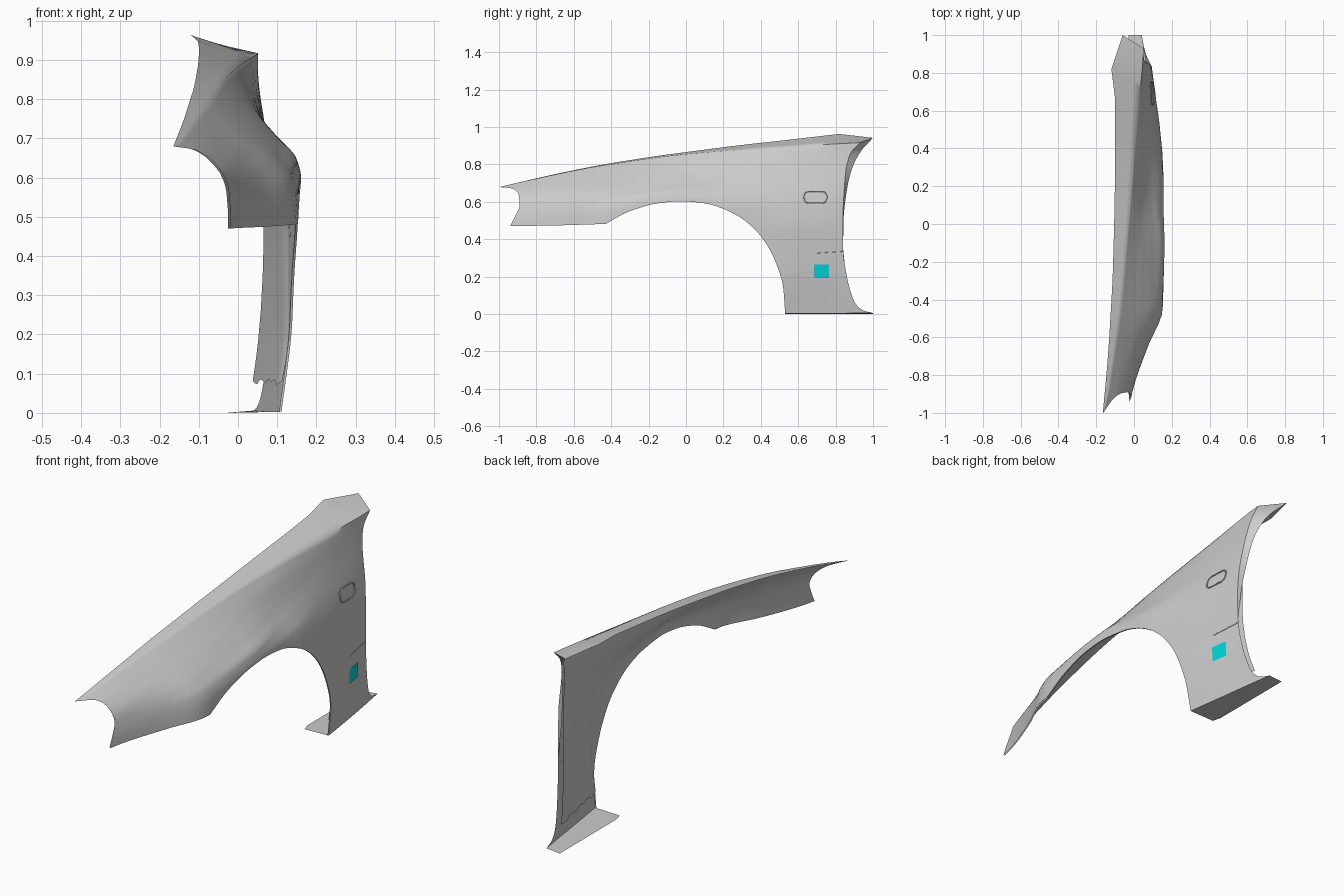
import bpy, bmesh, math
from mathutils import Vector

if "Cube" in bpy.data.objects:
    bpy.data.objects.remove(bpy.data.objects["Cube"])


def smooth(xs, ys, x):
    """Monotone cubic interpolation of ys over xs."""
    n = len(xs)
    x = min(max(x, xs[0]), xs[-1])
    i = 0
    while i < n - 2 and x > xs[i + 1]:
        i += 1
    d = [(ys[k + 1] - ys[k]) / (xs[k + 1] - xs[k]) for k in range(n - 1)]

    def tangent(k):
        if k == 0:
            return d[0]
        if k == n - 1:
            return d[-1]
        a, b = d[k - 1], d[k]
        return 2 * a * b / (a + b) if a * b > 0 else 0.0

    h = xs[i + 1] - xs[i]
    t = (x - xs[i]) / h
    return ((1 + 2 * t) * (1 - t) ** 2 * ys[i] + t * (1 - t) ** 2 * h * tangent(i)
            + t * t * (3 - 2 * t) * ys[i + 1] + t * t * (t - 1) * h * tangent(i + 1))


def along(pts, t):
    """Smooth point on a path, t measured in point indices."""
    ks = list(range(len(pts)))
    return [smooth(ks, [p[c] for p in pts], t) for c in range(len(pts[0]))]


def straight(pts, t):
    """Point on a polyline, t measured in point indices."""
    i = min(int(t), len(pts) - 2)
    return [a + (b - a) * (t - i) for a, b in zip(pts[i], pts[i + 1])]


# Height of the shoulder crease along the length
CREASE_Y = [-1, -0.75, -0.5, 0, 0.5, 0.95]
CREASE_Z = [0.679, 0.735, 0.785, 0.855, 0.892, 0.918]

# Outer skin: x at each depth below the crease, per station along y
DEPTH = [0, 0.05, 0.1, 0.15, 0.2, 0.25, 0.32, 0.45, 0.65, 0.92]
STATIONS = {
    -1.00: [-.163, -.10, -.06, -.04, -.030, -.024, -.02, -.02, -.02, -.02],
    -0.92: [-.142, -.08, -.042, -.027, -.018, -.014, -.012, -.01, -.01, -.01],
    -0.65: [-.100, -.04, .012, .045, .062, .070, .075, .075, .075, .075],
    -0.45: [-.072, -.013, .046, .098, .134, .147, .152, .153, .153, .153],
    -0.10: [-.038, .008, .056, .105, .150, .161, .161, .160, .160, .160],
    0.20: [-.012, .022, .049, .079, .115, .145, .158, .16, .16, .16],
    0.50: [.013, .032, .048, .066, .086, .104, .123, .138, .138, .112],
    0.68: [.030, .041, .051, .063, .076, .089, .102, .114, .112, .088],
    0.85: [.046, .05, .056, .064, .072, .08, .088, .092, .086, .064],
    1.00: [.055, .055, .056, .058, .062, .067, .072, .076, .07, .04],
}


def crease_z(y):
    return smooth(CREASE_Y, CREASE_Z, y)


def skin_x(y, z):
    w = crease_z(y) - z
    return smooth(list(STATIONS), [smooth(DEPTH, r, w) for r in STATIONS.values()], y)


# Outline curves in (y, z)
LOWER = [(-.94, .47), (-.68, .474), (-.43, .482), (-.3, .55), (-.15, .592), (-.03, .603),
         (.1, .592), (.25, .54), (.38, .44), (.47, .3), (.52, .14), (.53, .003),
         (.75, .003), (1.0, .006)]
UPPER_Y = [-1, -.7, -.43, -.3, -.15, -.03, .1, .24, .36, .47, .56, .63, .78, .93]
FRONT = [(-.94, .47), (-.91, .53), (-.89, .58), (-.895, .64), (-.93, .672), (-1, .679)]
REAR = [(1, .006), (.95, .018), (.91, .05), (.88, .12), (.86, .2), (.84, .35),
        (.838, .5), (.845, .65), (.855, .77), (.88, .86), (.93, .917)]
# Inner edge of the top strip, one point per outline index
INNER = [(-.165, -1, .679), (-.138, -.7, .748), (-.121, -.43, .802), (-.114, -.3, .823),
         (-.109, -.15, .846), (-.106, -.03, .862), (-.103, .1, .879), (-.101, .24, .897),
         (-.1, .36, .911), (-.1, .47, .923), (-.1, .56, .933), (-.102, .68, .947),
         (-.12, .82, .963), (-.06, 1, .942)]
# Inner edge of the door-side flange, upper part only
JAMB = [(.092, .84, .35), (.075, .842, .5), (.055, .858, .65),
        (.038, .885, .77), (.005, .935, .87), (-.06, 1, .942)]
ROWS, SUB, STRIP = 36, 5, 4


def lower(u):
    """Lower outline: straight sill, curved arch, straight foot."""
    return along(LOWER[2:12], u - 2) if 2 <= u <= 11 else straight(LOWER, u)


def skin_point(u, v):
    low = lower(u)
    ty = smooth(list(range(14)), UPPER_Y, u)
    top = (ty, crease_z(ty))
    p = [a + (b - a) * v for a, b in zip(low, top)]
    # pull the end columns onto the lamp and door outlines
    for path, weight in ((FRONT, max(0, 1 - u / 1.5) ** 1.5), (REAR, max(0, (u - 11) / 2))):
        e = along(path, v * (len(path) - 1))
        for c in range(2):
            p[c] += weight * (e[c] - path[0][c] - (path[-1][c] - path[0][c]) * v)
    return Vector((skin_x(*p), *p))


def grid_object(name, columns):
    bm = bmesh.new()
    cols = [[bm.verts.new(p) for p in col] for col in columns]
    for a, b in zip(cols, cols[1:]):
        for j in range(len(a) - 1):
            bm.faces.new((a[j], b[j], b[j + 1], a[j + 1]))
    bmesh.ops.remove_doubles(bm, verts=bm.verts, dist=0.0003)
    me = bpy.data.meshes.new(name)
    bm.to_mesh(me)
    bm.free()
    ob = bpy.data.objects.new(name, me)
    bpy.context.collection.objects.link(ob)
    bpy.ops.object.select_all(action='DESELECT')
    bpy.context.view_layer.objects.active = ob
    ob.select_set(True)
    bpy.ops.object.shade_smooth_by_angle(angle=math.radians(60))
    return ob


# Outer skin with the top strip folded inward at the crease
us = [k / SUB for k in range(13 * SUB + 1)]
columns = []
for u in us:
    col = [skin_point(u, j / ROWS) for j in range(ROWS + 1)]
    inner = Vector(along(INNER[:12], u) if u < 11 else straight(INNER, u))
    col += [col[ROWS].lerp(inner, k / STRIP) for k in range(1, STRIP + 1)]
    columns.append(col)
grid_object("fender_skin", columns)

# Door-side flange behind the upper rear edge
half = ROWS // 2
rear_edge = columns[-1][half:ROWS + 1]
grid_object("rear_flange", [rear_edge, [Vector(along(JAMB, 5 * j / half)) for j in range(half + 1)]])

# Narrow return lip around the wheel arch
arch = [c[0] for c in columns[2 * SUB:11 * SUB + 1]]
grid_object("arch_lip", [[p + Vector((-0.006, 0, 0)), p] for p in arch])

# Inner lining: a thin backing close behind the skin, leaning in towards the door
lining = []
for u, col in zip(us, columns):
    gap = 0.006 + 0.022 * max(0, (u - 10) / 3)
    pts = []
    for j in range(0, ROWS + 1, 2):
        p = col[j].copy()
        if u > 10.5 and p.z < 0.08:
            p = min(col[:ROWS], key=lambda q: abs(q.z - 0.08)).copy()
        fade = 1 - max(0, j / ROWS - 0.6) / 0.4 * 0.8
        pts.append(p - Vector((gap * fade, 0, 0)))
    lining.append(pts)
grid_object("inner_lining", lining)

# Flat foot flange at the bottom
foot = [c[0] for c in columns[11 * SUB:]]
foot_cols = [[Vector((-0.03 if k else -0.02, p.y, 0)), p] for k, p in enumerate(foot)]
grid_object("foot_flange", foot_cols)


def surface_line(name, yz, radius, cyclic):
    cu = bpy.data.curves.new(name, 'CURVE')
    cu.dimensions = '3D'
    cu.bevel_depth = radius
    cu.bevel_resolution = 1
    sp = cu.splines.new('POLY')
    sp.points.add(len(yz) - 1)
    for pt, (y, z) in zip(sp.points, yz):
        pt.co = (skin_x(y, z) + radius * 0.5, y, z, 1)
    sp.use_cyclic_u = cyclic
    bpy.context.collection.objects.link(bpy.data.objects.new(name, cu))


# Side repeater outline and body seam
ring = []
for cy, cz, start in ((.725, .632, 0), (.66, .632, 90), (.66, .617, 180), (.725, .617, 270)):
    for k in range(6):
        a = math.radians(start + 18 * k)
        ring.append((cy + 0.028 * math.cos(a), cz + 0.024 * math.sin(a)))
surface_line("repeater_outline", ring, 0.003, True)
surface_line("body_seam", [(.69 + .03 * k, .325 + .002 * k) for k in range(6)], 0.0015, False)

# Coloured patch on the lower rear panel
patch = grid_object("colour_patch", [
    [Vector((skin_x(y, z) + 0.003, y, z)) for z in (.192, .217, .242, .265)]
    for y in (.685, .712, .738, .765)])
mat = bpy.data.materials.new("cyan")
mat.diffuse_color = (0.0, 0.68, 0.70, 1)
mat.use_nodes = True
mat.node_tree.nodes["Principled BSDF"].inputs["Base Color"].default_value = mat.diffuse_color
patch.data.materials.append(mat)
